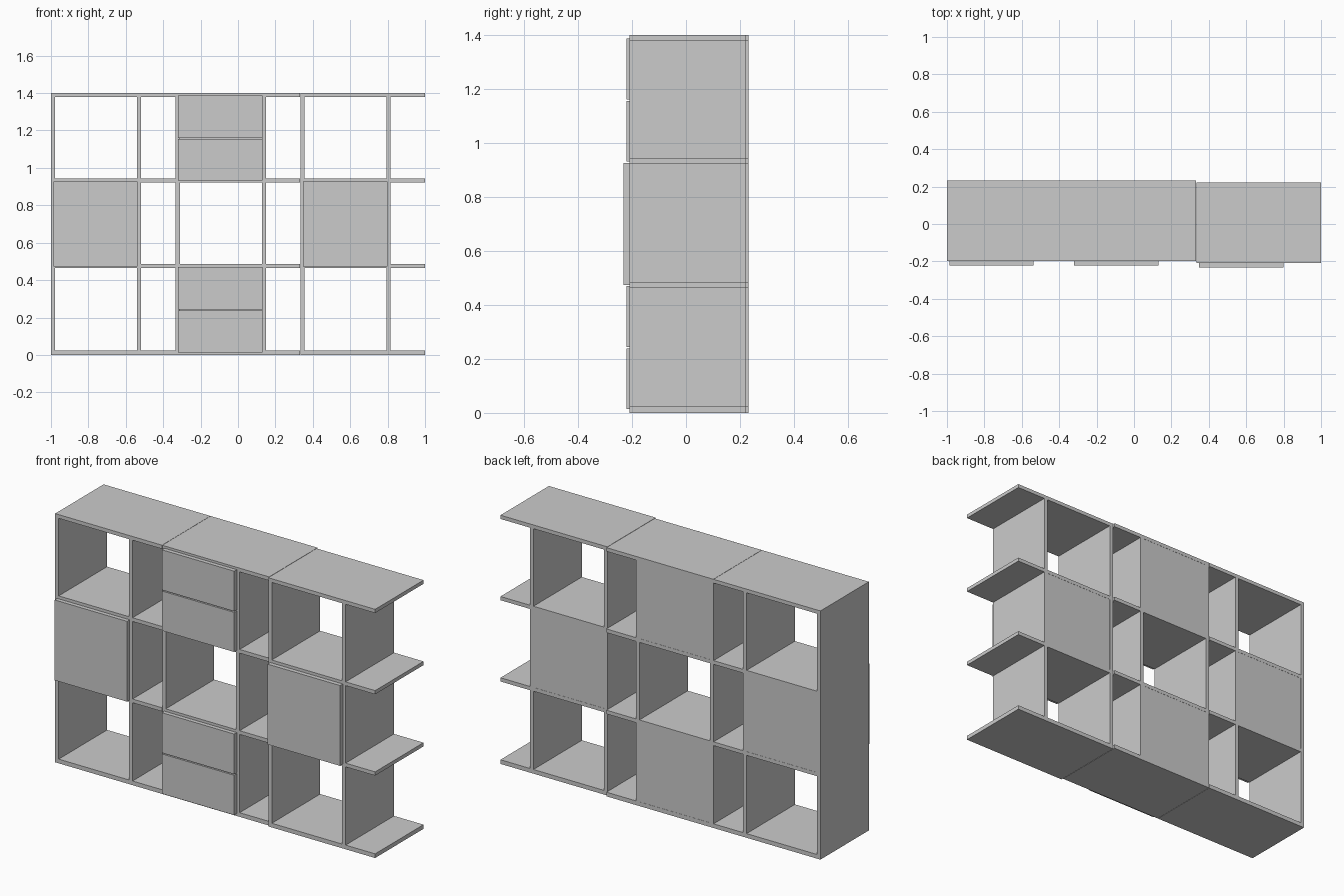
import bpy

if "Cube" in bpy.data.objects:
    bpy.data.objects.remove(bpy.data.objects["Cube"])

T = 0.021                              # board thickness
SHELF_Z = (0.0025, 0.464, 0.9215, 1.379)   # shelf undersides
MODULE_W = 0.6655
WALLS = (0.0, 0.460)                   # upright offsets from the module's left edge


def box(name, x0, x1, y0, y1, z0, z1):
    bpy.ops.mesh.primitive_cube_add(size=1)
    ob = bpy.context.object
    ob.name = name
    for v in ob.data.vertices:
        v.co = ((x0, x1)[v.co.x > 0], (y0, y1)[v.co.y > 0], (z0, z1)[v.co.z > 0])
    return ob


def module(side, x, front, back):
    # long shelves
    for i, z in enumerate(SHELF_Z):
        z0 = 0 if i == 0 else z
        box(f"{side}_shelf_{i}", x, x + MODULE_W, front, back, z0, z + T)
    # uprights between shelves
    for row in range(3):
        for j, wx in enumerate(WALLS):
            box(f"{side}_upright_{row}_{j}", x + wx, x + wx + T + 0.001, front, back,
                SHELF_Z[row] + T, SHELF_Z[row + 1])


def back_panel(side, x, row, back):
    box(f"{side}_back_panel_{row}", x + T, x + WALLS[1], back - 0.012, back - 0.001,
        SHELF_Z[row] + T, SHELF_Z[row + 1])


def front_panel(name, x, front, depth, z0, z1):
    box(name, x + 0.013, x + 0.464, front - depth, front, z0, z1)


# three bookcase modules, the right one slightly forward
LEFT, MID, RIGHT = -1.0, -0.333, 0.3345
module("left", LEFT, -0.198, 0.2325)
module("middle", MID, -0.198, 0.2325)
module("right", RIGHT, -0.2085, 0.222)

# doors in the outer modules
front_panel("left_door", LEFT, -0.198, 0.023, 0.474, 0.926)
back_panel("left", LEFT, 1, 0.2325)
front_panel("right_door", RIGHT, -0.2085, 0.024, 0.474, 0.926)
back_panel("right", RIGHT, 1, 0.222)

# drawer pairs in the middle module
for row, low, split, high in ((0, 0.014, 0.241, 0.470), (2, 0.932, 1.158, 1.387)):
    front_panel(f"lower_drawer_{row}", MID, -0.198, 0.023, low, split - 0.003)
    front_panel(f"upper_drawer_{row}", MID, -0.198, 0.023, split + 0.003, high)
    back_panel("middle", MID, row, 0.2325)
